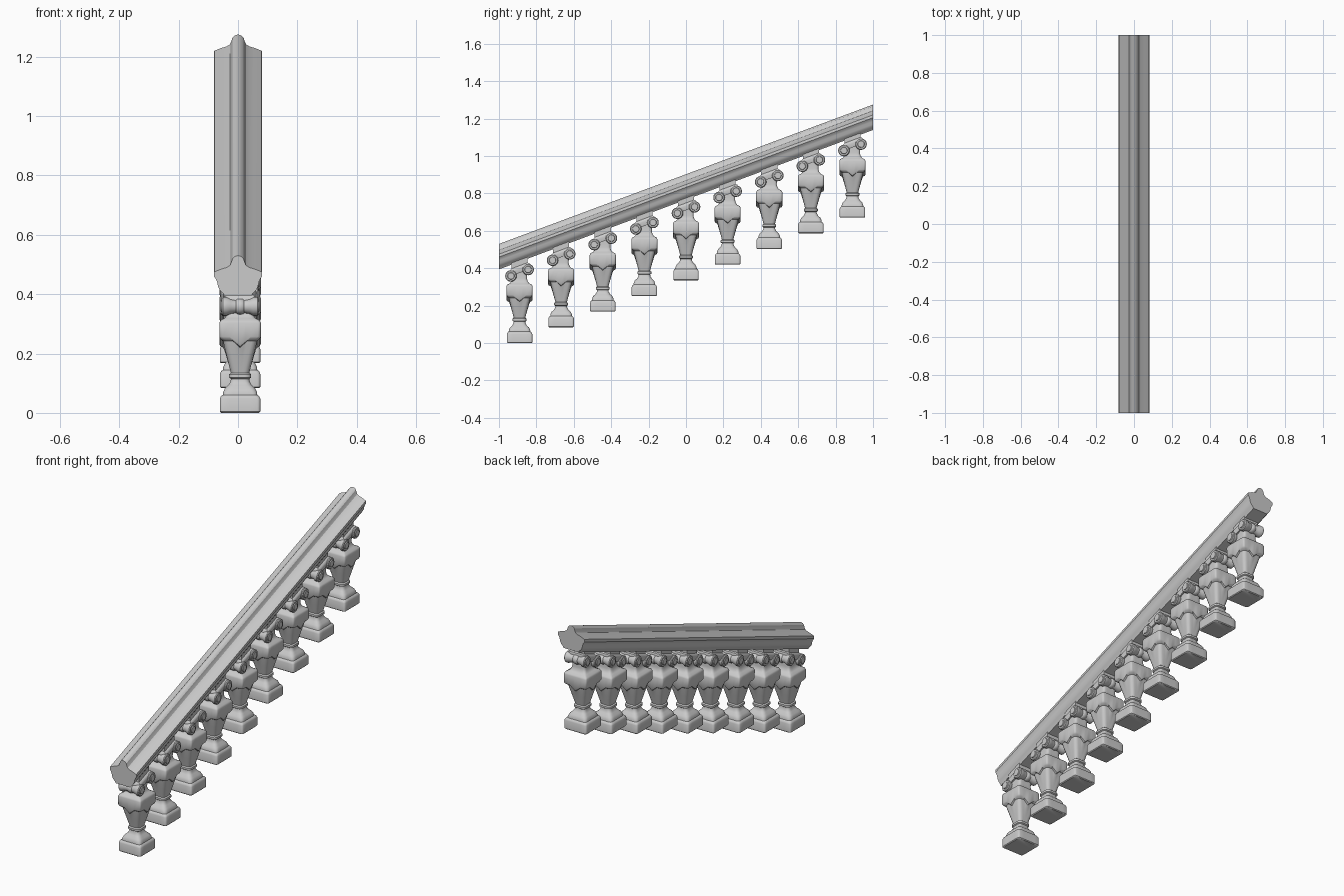
import bpy, bmesh, math
from mathutils import Matrix, Vector

if "Cube" in bpy.data.objects:
    bpy.data.objects.remove(bpy.data.objects["Cube"])

SLOPE = 0.3725
CX = 0.007


def finish(name, bm, angle=35):
    bmesh.ops.recalc_face_normals(bm, faces=bm.faces)
    me = bpy.data.meshes.new(name)
    bm.to_mesh(me)
    bm.free()
    ob = bpy.data.objects.new(name, me)
    bpy.context.collection.objects.link(ob)
    bpy.ops.object.select_all(action='DESELECT')
    ob.select_set(True)
    bpy.context.view_layer.objects.active = ob
    bpy.ops.object.shade_smooth_by_angle(angle=math.radians(angle))
    return ob


def loft(bm, rings):
    """Skin a list of closed point rings and cap both ends."""
    vr = [[bm.verts.new(p) for p in r] for r in rings]
    n = len(vr[0])
    for a, b in zip(vr, vr[1:]):
        for i in range(n):
            j = (i + 1) % n
            bm.faces.new((a[i], a[j], b[j], b[i]))
    bm.faces.new(vr[0])
    bm.faces.new(vr[-1])


def square_ring(h, z, corner, drop=0.0):
    """Rounded square; drop lowers the middle of every side to a point."""
    r = h * corner
    side = []
    for t in (-0.6, -0.3, 0, 0.3, 0.6):
        side.append((h, t * (h - r), z - drop * max(0, 1 - abs(t) / 0.6)))
    for a in (0, 30, 60, 90):
        a = math.radians(a)
        side.append((h - r + r * math.cos(a), h - r + r * math.sin(a), z))
    pts = []
    for k in range(4):
        m = Matrix.Rotation(k * math.pi / 2, 3, 'Z')
        pts += [m @ Vector(p) for p in side]
    return pts


def turned(bm, axis_profile, centre, segs=16):
    """Round bolster along x from (x, radius) pairs."""
    rings = [[(x, centre[0] + r * math.cos(2 * math.pi * i / segs),
               centre[1] + r * math.sin(2 * math.pi * i / segs)) for i in range(segs)]
             for x, r in axis_profile]
    loft(bm, rings)


# Handrail: star-like moulded section swept up the slope with plumb-cut ends
half = [(0.0, 0.0), (0.011, -0.003), (0.019, -0.011), (0.022, -0.022), (0.027, -0.033),
        (0.038, -0.040), (0.055, -0.045), (0.080, -0.055), (0.081, -0.070), (0.074, -0.080),
        (0.070, -0.090), (0.067, -0.105), (0.060, -0.118), (0.050, -0.127), (0.045, -0.136)]
section = half + [(-x, z) for x, z in reversed(half[1:])]
bm = bmesh.new()
loft(bm, [[(x, y, 0.9025 + SLOPE * y + z) for x, z in section] for y in (-1, 1)])
finish("handrail", bm, 30)

# Baluster body: (half width, height, corner roundness, side drop)
body = [(0.064, 0.0, .15, 0), (0.068, 0.004, .15, 0), (0.068, 0.048, .15, 0), (0.064, 0.057, .2, 0),
        (0.058, 0.061, .25, 0), (0.057, 0.070, .3, 0), (0.051, 0.083, .35, 0), (0.039, 0.094, .4, 0),
        (0.032, 0.106, .5, 0), (0.031, 0.115, .5, 0), (0.037, 0.119, .5, 0), (0.037, 0.130, .5, 0),
        (0.031, 0.135, .5, 0), (0.036, 0.155, .45, 0), (0.045, 0.190, .4, .004), (0.053, 0.222, .35, .010),
        (0.057, 0.242, .3, .022), (0.066, 0.249, .2, .025), (0.070, 0.257, .15, .025),
        (0.070, 0.303, .12, 0), (0.066, 0.312, .15, 0), (0.052, 0.319, .2, 0),
        (0.044, 0.330, .3, 0), (0.040, 0.345, .3, 0), (0.042, 0.385, .3, 0)]
bm = bmesh.new()
loft(bm, [square_ring(*p) for p in body])
first_body = finish("baluster_1", bm, 40)

# Capital: two pinched scrolls and a sloping cushion under the rail
bm = bmesh.new()
bolster = [(-0.066, 0.010), (-0.066, 0.017), (-0.062, 0.019), (-0.062, 0.027), (-0.058, 0.031),
           (-0.044, 0.031), (-0.032, 0.025), (-0.014, 0.022), (-0.010, 0.026), (0.0, 0.027)]
bolster += [(-x, r) for x, r in reversed(bolster[:-1])]
for s in (-1, 1):
    turned(bm, bolster, (s * 0.046, 0.376 + s * 0.046 * SLOPE))
cushion = [(0.050, 0.375), (0.056, 0.398), (0.052, 0.408), (0.043, 0.414), (0.043, 0.445)]
loft(bm, [[(x, y, z + y * SLOPE) for x, y in
           ((-h, -h), (h, -h), (h, h), (-h, h))] for h, z in cushion])
first_cap = finish("scroll_capital_1", bm, 40)

# Repeat the nine balusters up the stair
for i in range(9):
    loc = (CX, -0.89 + 0.2225 * i, 0.0838 * i)
    for src, name in ((first_body, "baluster"), (first_cap, "scroll_capital")):
        ob = src
        if i:
            ob = bpy.data.objects.new(f"{name}_{i + 1}", src.data)
            bpy.context.collection.objects.link(ob)
            for mod in src.modifiers:
                new = ob.modifiers.new(mod.name, mod.type)
                if mod.type == 'NODES':
                    new.node_group = mod.node_group
        ob.location = loc
